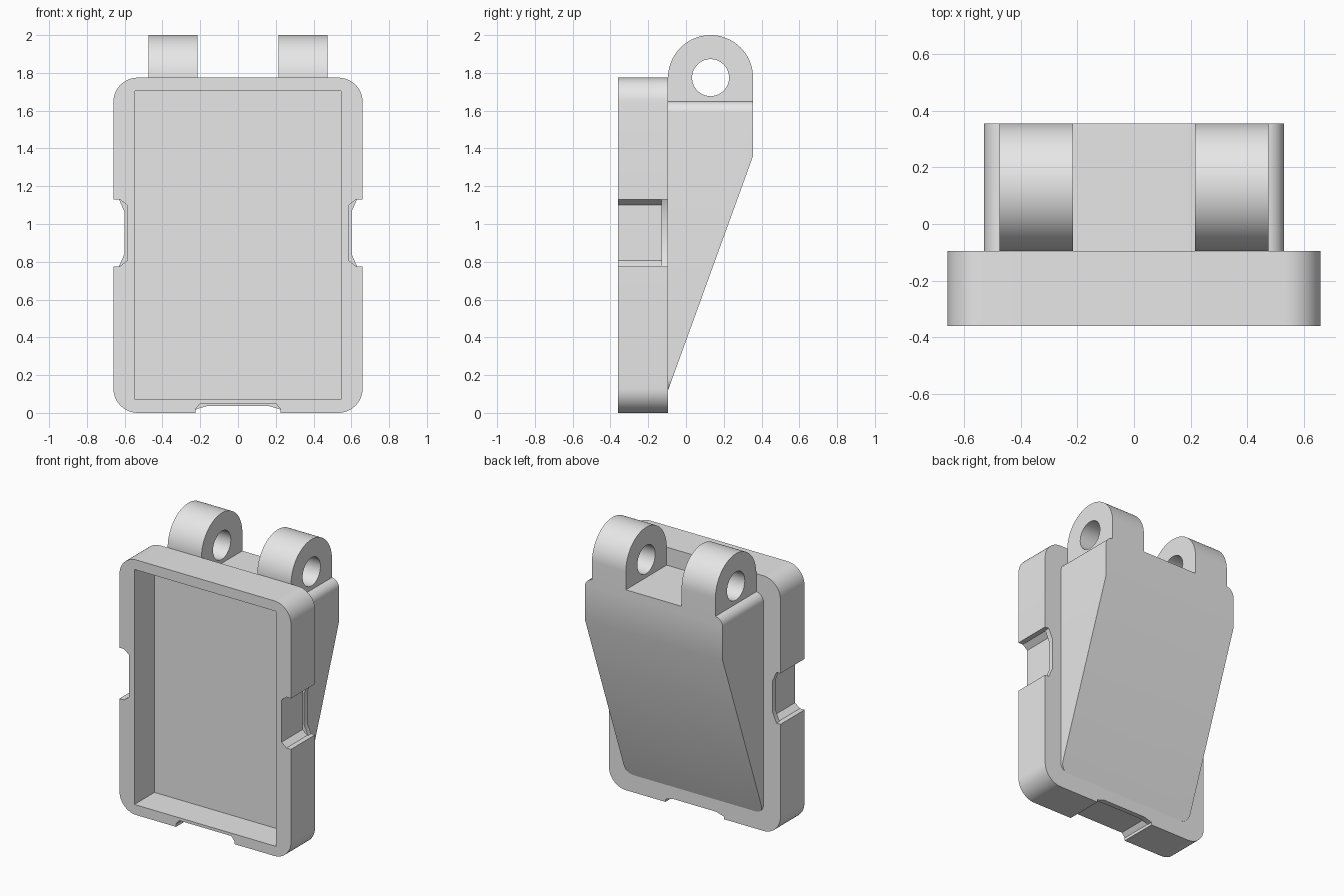
import bpy, bmesh, math

if "Cube" in bpy.data.objects:
    bpy.data.objects.remove(bpy.data.objects["Cube"], do_unlink=True)

grey = bpy.data.materials.new("plain grey")
grey.use_nodes = True
grey.diffuse_color = (0.8, 0.8, 0.8, 1)
grey.node_tree.nodes["Principled BSDF"].inputs["Base Color"].default_value = (0.8, 0.8, 0.8, 1)

FRONT, REAR, BACK = -0.36, -0.095, 0.355   # front face, plate rear, wedge rear


def prism(name, outline, axis, lo, hi):
    """Extrude an outline: (x, z) points along y, or (y, z) points along x."""
    bm = bmesh.new()

    def place(a, b, d):
        return (a, d, b) if axis == "y" else (d, a, b)
    ends = [[bm.verts.new(place(a, b, d)) for a, b in outline] for d in (lo, hi)]
    for end in ends:
        bm.faces.new(end)
    n = len(outline)
    for i in range(n):
        j = (i + 1) % n
        bm.faces.new((ends[0][i], ends[0][j], ends[1][j], ends[1][i]))
    bmesh.ops.recalc_face_normals(bm, faces=bm.faces)
    mesh = bpy.data.meshes.new(name)
    bm.to_mesh(mesh)
    bm.free()
    mesh.materials.append(grey)
    obj = bpy.data.objects.new(name, mesh)
    bpy.context.collection.objects.link(obj)
    return obj


def arc(cx, cz, r, start, end, steps):
    angles = [math.radians(start + (end - start) * i / steps) for i in range(steps + 1)]
    return [(cx + r * math.cos(t), cz + r * math.sin(t)) for t in angles]


def rounded_rect(half, z0, z1, r, steps=12):
    corners = [(half - r, z1 - r), (r - half, z1 - r), (r - half, z0 + r), (half - r, z0 + r)]
    points = []
    for i, (x, z) in enumerate(corners):
        points += arc(x, z, r, 90 * i, 90 * i + 90, steps)
    return points


def activate(obj):
    bpy.ops.object.select_all(action="DESELECT")
    obj.select_set(True)
    bpy.context.view_layer.objects.active = obj


def cut(obj, cutter):
    activate(obj)
    mod = obj.modifiers.new("cut", "BOOLEAN")
    mod.operation = "DIFFERENCE"
    mod.solver = "EXACT"
    mod.object = cutter
    bpy.ops.object.modifier_apply(modifier=mod.name)
    bpy.data.objects.remove(cutter, do_unlink=True)


def smooth(obj):
    activate(obj)
    bpy.ops.object.shade_smooth_by_angle(angle=math.radians(30))


# Front frame with rounded corners and a deep rectangular pocket
frame = prism("frame", rounded_rect(0.66, 0, 1.775, 0.13), "y", FRONT, REAR)
pocket = [(-0.545, 0.07), (0.545, 0.07), (0.545, 1.705), (-0.545, 1.705)]
cut(frame, prism("pocket_cutter", pocket, "y", -0.5, -0.14))


# Stepped finger notches: a deep front part and a shallower rear lip
def notch_outline(half, mouth, floor, chamfer):
    """Points of (distance along edge, depth into the edge)."""
    return [(-half, -0.1), (-half, mouth), (-half + chamfer, floor),
            (half - chamfer, floor), (half, mouth), (half, -0.1)]


steps = [(0.035, 0.073, 0.03, -0.13), (0.03, 0.06, 0.068, 0)]
for mouth, floor, chamfer, end in steps:
    for side in (-1, 1):
        outline = [(side * (0.66 - d), 0.953 + t)
                   for t, d in notch_outline(0.177, mouth, floor, chamfer)]
        cut(frame, prism("side_notch_cutter", outline, "y", -0.5, end))
for mouth, floor, chamfer, end in [(0.02, 0.05, 0.025, -0.13), (0.018, 0.036, 0.06, 0)]:
    outline = notch_outline(0.225, mouth, floor, chamfer)
    cut(frame, prism("bottom_notch_cutter", outline, "y", -0.5, end))
smooth(frame)

# Rear wedge with a sloping back
wedge = prism("rear_wedge", rounded_rect(0.53, 0.12, 1.65, 0.06), "y", REAR - 0.01, BACK)
slope = (1.36 - 0.12) / (BACK - REAR)
under = [(REAR - 0.1, 0.12 - 0.1 * slope), (BACK + 0.1, 1.36 + 0.1 * slope), (BACK + 0.1, -0.5)]
cut(wedge, prism("slope_cutter", under, "x", -1, 1))
smooth(wedge)

# Pair of hinge lugs with round holes
lug_outline = arc(0.13, 1.775, 0.225, 0, 180, 40) + [(REAR, 1.6), (BACK, 1.6)]
for side, name in ((-1, "right_hinge_lug"), (1, "left_hinge_lug")):
    inner, outer = side * 0.215, side * 0.475
    lug = prism(name, lug_outline, "x", min(inner, outer), max(inner, outer))
    hole = arc(0.13, 1.775, 0.098, 0, 360, 40)[:-1]
    cut(lug, prism("hole_cutter", hole, "x", -1, 1))
    smooth(lug)
